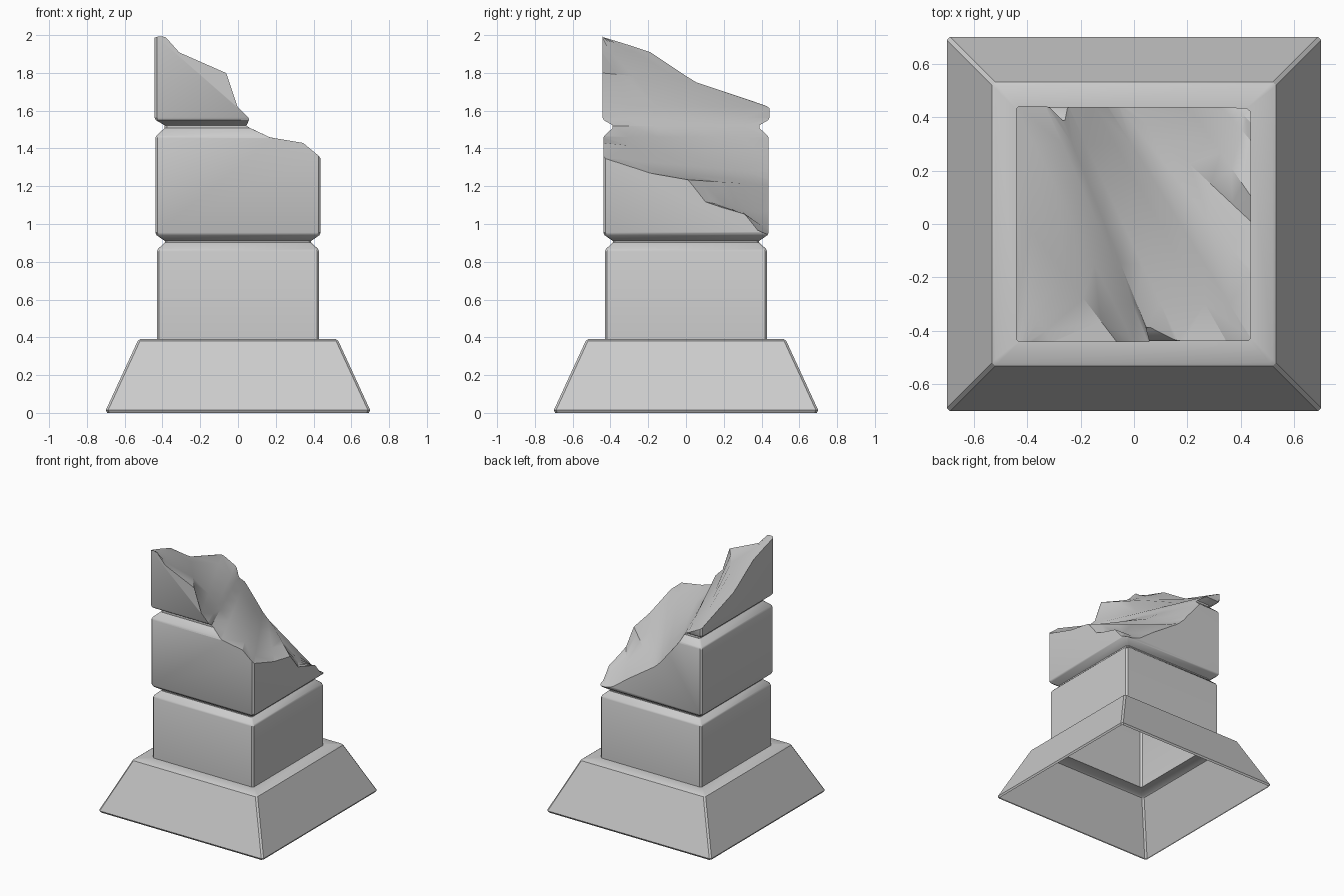
import bpy, bmesh
from mathutils import Vector

if "Cube" in bpy.data.objects:
    bpy.data.objects.remove(bpy.data.objects["Cube"])


def loft(name, rings, caps):
    """Skin closed rings of equal length, optionally capping both ends."""
    bm = bmesh.new()
    loops = [[bm.verts.new(p) for p in ring] for ring in rings]
    n = len(loops[0])
    for a, b in zip(loops, loops[1:]):
        for i in range(n):
            j = (i + 1) % n
            bm.faces.new((a[i], a[j], b[j], b[i]))
    if caps:
        bm.faces.new(loops[0][::-1])
        bm.faces.new(loops[-1])
    bmesh.ops.recalc_face_normals(bm, faces=bm.faces)
    mesh = bpy.data.meshes.new(name)
    bm.to_mesh(mesh)
    bm.free()
    obj = bpy.data.objects.new(name, mesh)
    bpy.context.collection.objects.link(obj)
    return obj


def square(h, z, c=0.012):
    """Square ring of half-width h with small chamfered corners."""
    k = h - c
    return [(k, -h, z), (h, -k, z), (h, k, z), (k, h, z),
            (-k, h, z), (-h, k, z), (-h, -k, z), (-k, -h, z)]


# sloped hollow base with a flat shelf around the column
base_profile = [(0.692, 0), (0.70, 0.014), (0.531, 0.381), (0.518, 0.39), (0.43, 0.39)]
base = loft("base", [square(h, z) for h, z in base_profile], False)

# column of three blocks separated by V grooves
col_profile = [(0.43, 0.39), (0.43, 0.855), (0.424, 0.868), (0.387, 0.902), (0.387, 0.91),
               (0.43, 0.94), (0.438, 0.955), (0.438, 1.455), (0.432, 1.468),
               (0.388, 1.508), (0.388, 1.522), (0.435, 1.55), (0.442, 1.565), (0.442, 2.1)]
column = loft("broken_column", [square(h, z) for h, z in col_profile], True)

# break surface: creases running from the front/right edge to the left/back edge
E = 0.447
creases = [
    ((-.39, -E, 2.0), (-E, -E, 1.99)),
    ((-.31, -E, 1.91), (-E, -.18, 1.91)),
    ((-.06, -E, 1.80), (-E, .06, 1.75)),
    ((0, -E, 1.62), (-E, E, 1.62)),
    ((.06, -E, 1.56), (-.33, E, 1.56)),
    ((.07, -E, 1.52), (-.29, E, 1.52)),
    ((.17, -E, 1.46), (-.25, E, 1.46)),
    ((.35, -E, 1.43), (-.155, E, 1.34)),
    ((E, -E, 1.35), (-.10, E, 1.27)),
    ((E, -.2, 1.27), (-.06, E, 1.23)),
    ((E, 0, 1.235), (-.03, E, 1.205)),
    ((E, .09, 1.12), (.20, E, 1.05)),
    ((E, .3, 1.06), (.32, E, .96)),
    ((E, .37, .97), (.37, E, .945)),
    ((E, E - .01, .94), (E - .01, E, .94)),
]
rings = []
for f, b in creases:
    f, b = Vector(f), Vector(b)
    ring = [f.lerp(b, i / 6) for i in range(7)]
    rings.append(ring + [Vector((b.x, b.y, 2.4)), Vector((f.x, f.y, 2.4))])

# thin remaining sliver at the far corner is covered by one last tiny ring
rings.append([Vector((E + .005 - i * .001, E + i * .001, .94)) for i in range(7)]
             + [Vector((E, E + .006, 2.4)), Vector((E + .005, E, 2.4))])
cutter = loft("break_cutter", rings, True)
cutter.hide_render = True

# break the top off the column
mod = column.modifiers.new("break", 'BOOLEAN')
mod.operation = 'DIFFERENCE'
mod.solver = 'EXACT'
mod.object = cutter
bpy.context.view_layer.update()
dg = bpy.context.evaluated_depsgraph_get()
broken = bpy.data.meshes.new_from_object(column.evaluated_get(dg))
column.modifiers.clear()
column.data = broken
bpy.data.objects.remove(cutter)

# open the underside and drop any loose leftovers above the break
bm = bmesh.new()
bm.from_mesh(broken)
bmesh.ops.delete(bm, geom=[f for f in bm.faces
                           if all(v.co.z < 0.392 or v.co.z > 2.02 for v in f.verts)],
                 context='FACES')
bm.to_mesh(broken)
bm.free()

# smooth shading with crisp edges
for obj in (base, column):
    bpy.ops.object.select_all(action='DESELECT')
    obj.select_set(True)
    bpy.context.view_layer.objects.active = obj
    bpy.ops.object.shade_smooth_by_angle(angle=0.5)
